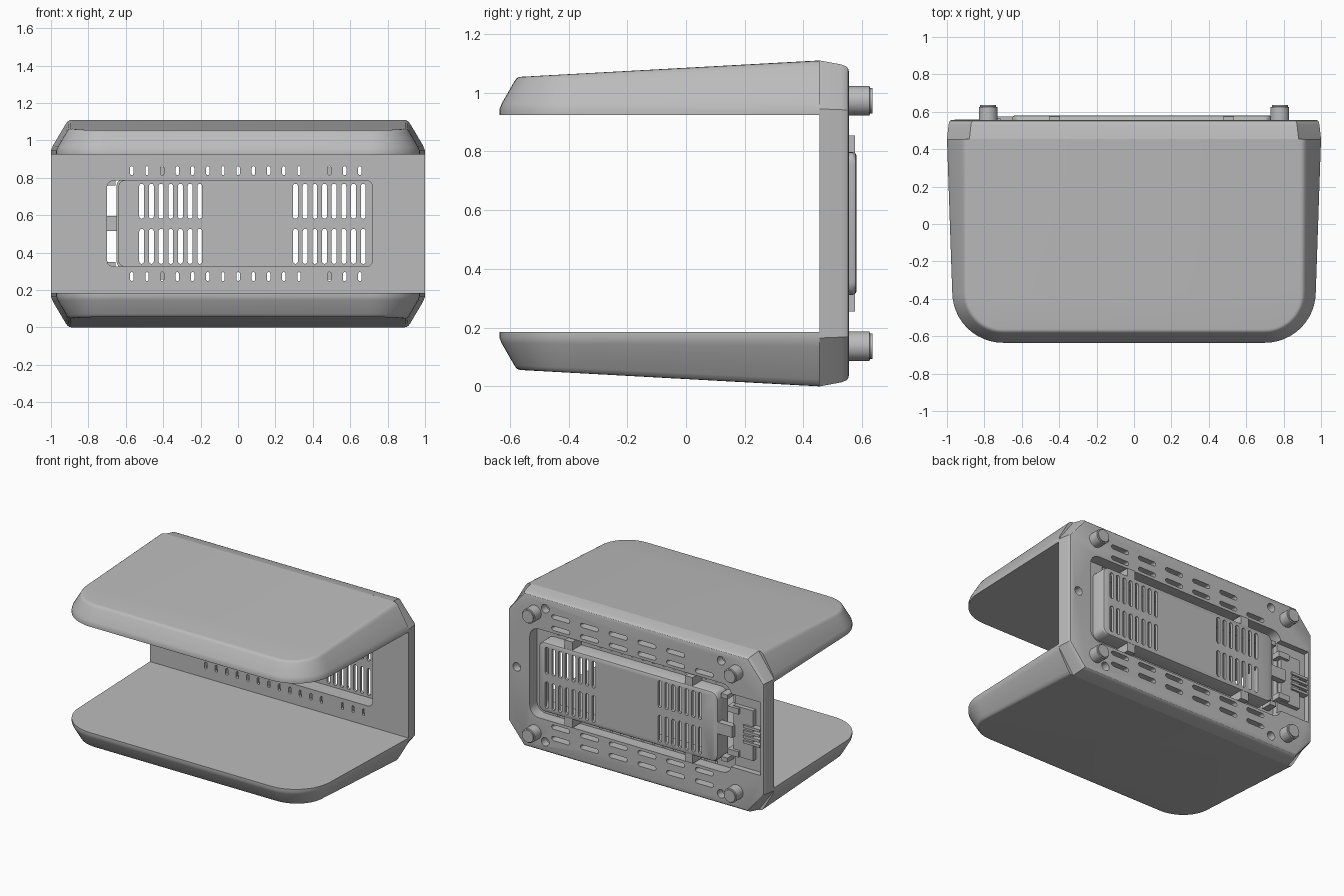
import bpy, bmesh, math

if "Cube" in bpy.data.objects:
    bpy.data.objects.remove(bpy.data.objects["Cube"])

H = 1.11            # overall height
MID = H / 2
FRONT, BACK = 0.455, 0.555   # y of the back panel's inner and outer faces

grey = bpy.data.materials.new("mid grey")
grey.diffuse_color = (0.5, 0.5, 0.5, 1)
grey.use_nodes = True
grey.node_tree.nodes["Principled BSDF"].inputs["Base Color"].default_value = grey.diffuse_color


def finish(bm, name, smooth=True):
    bmesh.ops.recalc_face_normals(bm, faces=bm.faces)
    me = bpy.data.meshes.new(name)
    bm.to_mesh(me)
    bm.free()
    ob = bpy.data.objects.new(name, me)
    bpy.context.collection.objects.link(ob)
    me.materials.append(grey)
    if smooth:
        shade(ob)
    return ob


def shade(ob):
    bpy.ops.object.select_all(action='DESELECT')
    ob.select_set(True)
    bpy.context.view_layer.objects.active = ob
    bpy.ops.object.shade_smooth_by_angle(angle=math.radians(28))


def loft(bm, rings):
    """Skin a list of closed rings and cap both ends."""
    vs = [[bm.verts.new(p) for p in r] for r in rings]
    n = len(vs[0])
    for a, b in zip(vs, vs[1:]):
        for i in range(n):
            j = (i + 1) % n
            bm.faces.new((a[i], a[j], b[j], b[i]))
    bm.faces.new(vs[0])
    bm.faces.new(vs[-1])


def rrect(x0, x1, z0, z1, r, seg=5):
    """Rounded rectangle in the xz plane."""
    r = min(r, 0.499 * min(x1 - x0, z1 - z0))
    pts = []
    for k, (cx, cz) in enumerate([(x1 - r, z1 - r), (x0 + r, z1 - r),
                                  (x0 + r, z0 + r), (x1 - r, z0 + r)]):
        for i in range(seg + 1):
            a = math.pi / 2 * (k + i / seg)
            pts.append((cx + r * math.cos(a), cz + r * math.sin(a)))
    return pts


def prism(bm, pts, y0, y1):
    loft(bm, [[(x, y, z) for x, z in pts] for y in (y0, y1)])


def box(bm, x0, x1, y0, y1, z0, z1):
    prism(bm, [(x0, z0), (x1, z0), (x1, z1), (x0, z1)], y0, y1)


def circle(cx, cz, r, n=24):
    return [(cx + r * math.cos(2 * math.pi * i / n),
             cz + r * math.sin(2 * math.pi * i / n)) for i in range(n)]


def cut(ob, *cutters):
    """Subtract the cutters and keep the result as plain mesh."""
    for c in cutters:
        m = ob.modifiers.new("cut", 'BOOLEAN')
        m.operation, m.solver, m.object = 'DIFFERENCE', 'EXACT', c
        c.hide_render = True
    dg = bpy.context.evaluated_depsgraph_get()
    me = bpy.data.meshes.new_from_object(ob.evaluated_get(dg))
    ob.modifiers.clear()
    ob.data = me
    for c in cutters:
        bpy.data.objects.remove(c)
    shade(ob)


# ---- upper and lower wings: rounded outline with a sloped rim ----
half = [(1.0, FRONT, 1.0, 0.0)]
for i in range(13):
    a = -math.pi / 2 * i / 12
    c, s = math.cos(a), math.sin(a)
    half.append((0.70 + 0.272 * c, -0.363 + 0.272 * s, c, s))
outline = half + [(-x, y, -nx, ny) for x, y, nx, ny in reversed(half)]


def wing(name, flip):
    rings = [[(x, y, 0.925) for x, y, _, _ in outline]]
    for f, g in [(0, 0), (0.10, 0.17), (0.72, 0.86), (0.82, 0.95), (0.93, 0.99), (1.06, 1)]:
        ring = []
        for x, y, nx, ny in outline:
            h = 1.055 + (y + 0.55) * 0.0547 - 0.945
            d = 0.66 * h * f
            py = y - ny * d
            top = 1.055 + (py + 0.55) * 0.0547 - 0.945
            ring.append((x - nx * d, py, 0.945 + top * g))
        rings.append(ring)
    if flip:
        rings = [[(x, y, H - z) for x, y, z in r] for r in rings]
    bm = bmesh.new()
    loft(bm, rings)
    finish(bm, name)


wing("upper_wing", False)
wing("lower_wing", True)

# ---- back panel: octagon with a softened rear edge ----
bm = bmesh.new()
rings = []
for y, d in [(FRONT, 0), (0.53, 0.014), (0.545, 0.02), (0.552, 0.027), (BACK, 0.038)]:
    w, t, m = 1 - d * 0.6, 0.88 - d * 0.6, 0.39 - d * 0.2
    q = MID - d
    rings.append([(x, y, MID + z) for x, z in
                  [(w, m), (t, q), (-t, q), (-w, m), (-w, -m), (-t, -q), (t, -q), (w, -m)]])
loft(bm, rings)
panel = finish(bm, "back_panel", False)

# rear pocket, blind slots and screw holes
bm = bmesh.new()
prism(bm, rrect(-0.74, 0.82, 0.245, 0.865, 0.07), 0.475, 0.7)
for s in (-1, 1):
    for i in range(6):
        x = 0.58 - 0.222 * i
        for dz in (0.345, 0.425):
            if i == 5 and dz > 0.4 and s > 0:
                continue
            z = MID + s * dz
            prism(bm, rrect(x - 0.07, x + 0.07, z - 0.015, z + 0.015, 0.015), 0.50, 0.7)
    for x in (0.70, -0.66):
        prism(bm, circle(x, MID + s * 0.465, 0.03, 16), 0.50, 0.7)
prism(bm, circle(0.92, MID, 0.03, 16), 0.50, 0.7)
rear_cut = finish(bm, "rear_cutter", False)

# front window, small vent slots and latch recess
bm = bmesh.new()
prism(bm, rrect(-0.70, 0.72, 0.325, 0.785, 0.035), 0.3, 0.7)
for i in range(16):
    if i == 12:
        continue
    x = -0.568 + 0.0813 * i
    for z in (0.838, H - 0.838):
        prism(bm, rrect(x - 0.009, x + 0.009, z - 0.024, z + 0.024, 0.009), 0.3, 0.7)
box(bm, -0.965, -0.72, 0.515, 0.7, 0.30, 0.81)
front_cut = finish(bm, "front_cutter", False)
cut(panel, rear_cut, front_cut)

# ---- raised vented tray, open towards the front ----
bm = bmesh.new()
edge = []
for y, d in [(0.465, 0), (0.568, 0), (0.577, 0.004), (0.581, 0.012)]:
    edge.append([(x, y, z) for x, z in rrect(-0.65 + d, 0.735 - d, 0.312 + d, 0.798 - d, 0.045)])
loft(bm, edge)
tray = finish(bm, "vent_tray", False)
bm = bmesh.new()
prism(bm, rrect(-0.637, 0.722, 0.325, 0.785, 0.035), 0.3, 0.561)
hollow = finish(bm, "hollow_cutter", False)
bm = bmesh.new()
for x0, n in ((-0.515, 7), (0.307, 8)):
    for i in range(n):
        x = x0 + 0.0518 * i
        for z in (0.34, 0.581):
            prism(bm, rrect(x - 0.013, x + 0.013, z, z + 0.187, 0.013), 0.4, 0.7)
vents = finish(bm, "vent_cutter", False)
cut(tray, hollow, vents)

# ---- clips holding the tray edges ----
bm = bmesh.new()
for x in (-0.425, 0.505):
    for s in (-1, 1):
        a, b = sorted((MID + s * 0.235, MID + s * 0.30))
        box(bm, x - 0.03, x + 0.03, 0.47, 0.576, a, b)
finish(bm, "tray_clips", False)

# ---- latch: plate, tongue, corner tabs and grip ribs ----
bm = bmesh.new()
box(bm, -0.90, -0.75, 0.51, 0.545, 0.38, 0.73)
box(bm, -0.76, -0.64, 0.53, 0.575, 0.515, 0.595)
for s in (-1, 1):
    a, b = sorted((MID + s * 0.13, MID + s * 0.17))
    box(bm, -0.80, -0.715, 0.50, 0.565, a, b)
    a, b = sorted((MID + s * 0.205, MID + s * 0.235))
    box(bm, -0.705, -0.655, 0.47, 0.55, a, b)
for i in range(4):
    z = MID - 0.054 + 0.036 * i
    box(bm, -0.96, -0.83, 0.51, 0.558, z - 0.009, z + 0.009)
finish(bm, "latch", False)

# ---- four round feet ----
for sx, side in ((-1, "left"), (1, "right")):
    for sz, level in ((-1, "lower"), (1, "upper")):
        bm = bmesh.new()
        loft(bm, [[(x, y, z) for x, z in circle(sx * 0.78, MID + sz * 0.418, r, 32)]
                  for y, r in ((0.54, 0.05), (0.625, 0.05), (0.627, 0.043), (0.635, 0.043))])
        finish(bm, f"{side}_{level}_foot")
